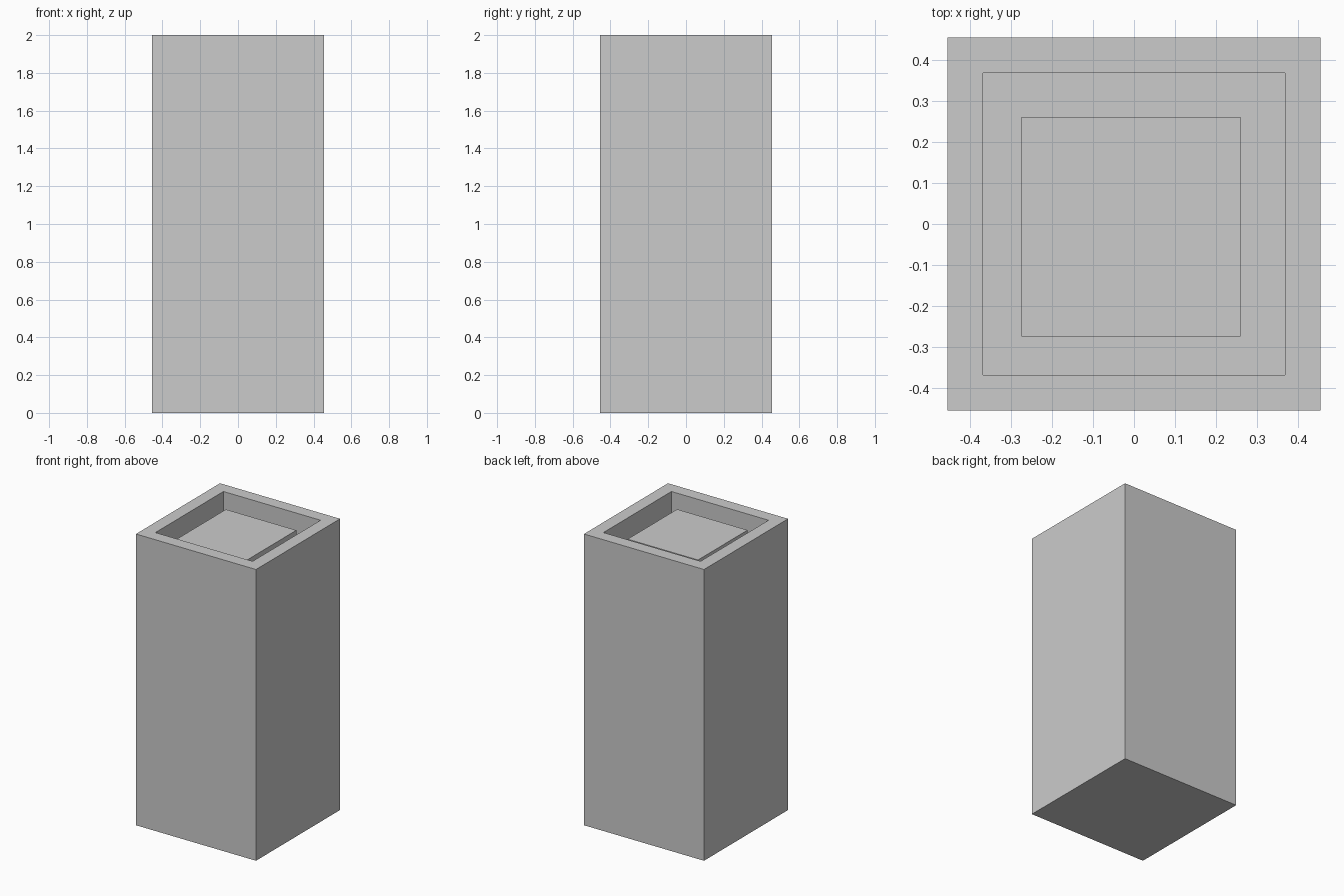
import bpy, bmesh
from mathutils import Matrix

if "Cube" in bpy.data.objects:
    bpy.data.objects.remove(bpy.data.objects["Cube"])


def box(bm, x0, x1, y0, y1, z0, z1):
    m = Matrix.Translation(((x0 + x1) / 2, (y0 + y1) / 2, (z0 + z1) / 2))
    m = m @ Matrix.Diagonal((x1 - x0, y1 - y0, z1 - z0, 1))
    bmesh.ops.create_cube(bm, size=1, matrix=m)


def add_object(name, bm):
    mesh = bpy.data.meshes.new(name)
    bm.to_mesh(mesh)
    bm.free()
    obj = bpy.data.objects.new(name, mesh)
    bpy.context.collection.objects.link(obj)
    return obj


HALF, OPENING, HEIGHT, DEPTH = 0.456, 0.333, 2.0, 0.15

# Tall square planter: inset the top face, then sink it to form the recess
bm = bmesh.new()
box(bm, -HALF, HALF, -HALF, HALF, 0, HEIGHT)
bm.normal_update()
top = max(bm.faces, key=lambda f: f.calc_center_median().z)
bmesh.ops.inset_region(bm, faces=[top], thickness=HALF - OPENING)
floor = bmesh.ops.extrude_discrete_faces(bm, faces=[top])["faces"][0]
bmesh.ops.translate(bm, verts=floor.verts, vec=(0, 0, -DEPTH))
bmesh.ops.recalc_face_normals(bm, faces=bm.faces)
add_object("planter_body", bm)

# Slightly off-centre fill block inside the recess
bm = bmesh.new()
box(bm, -0.275, 0.26, -0.275, 0.262, HEIGHT - DEPTH, 1.943)
add_object("fill_block", bm)
